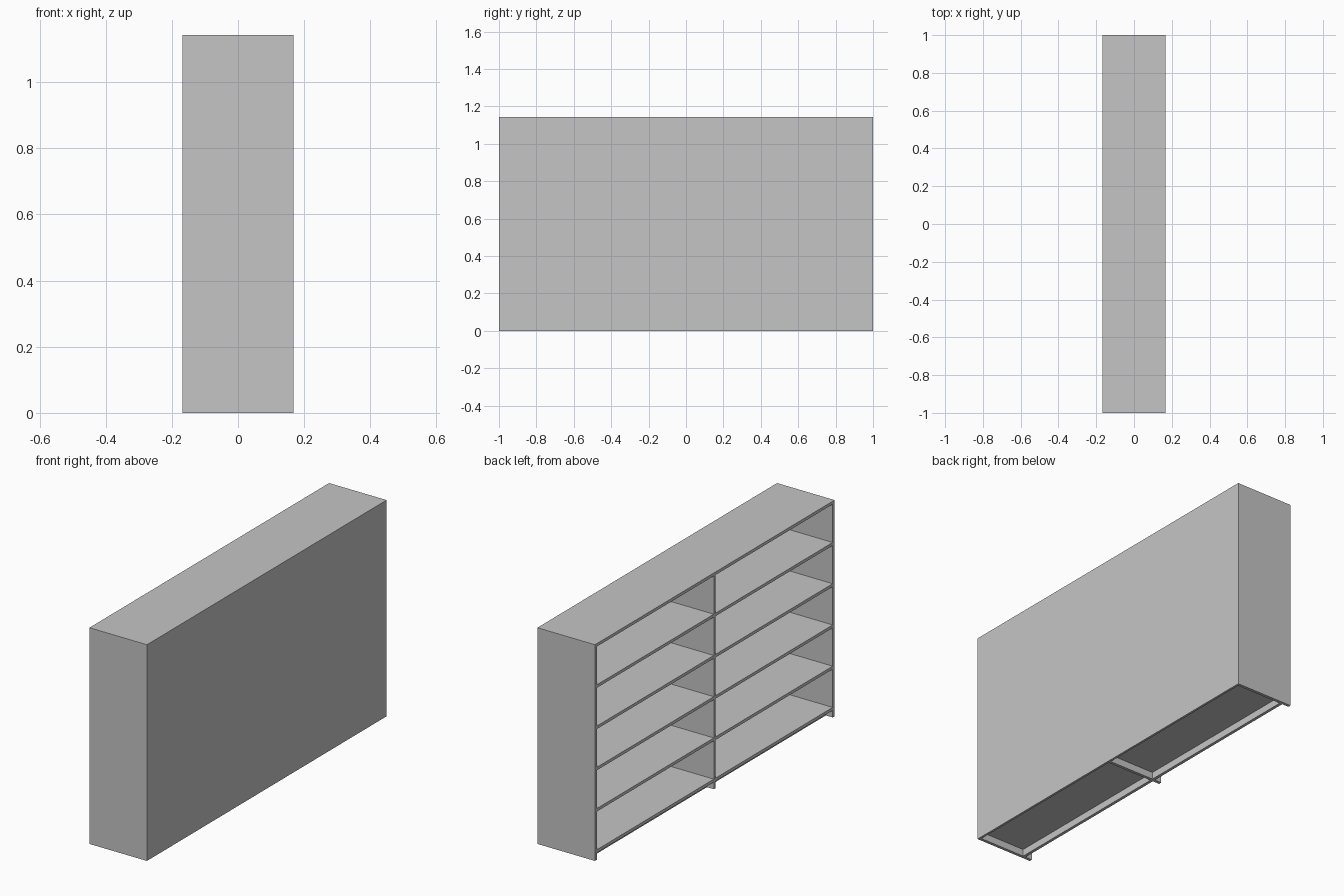
import bpy

# Remove the default cube only
default = bpy.data.objects.get("Cube")
if default:
    bpy.data.objects.remove(default, do_unlink=True)

# Single grey board material
GREY = (0.56, 0.56, 0.56, 1.0)
board_grey = bpy.data.materials.new("board_grey")
board_grey.use_nodes = True
board_grey.diffuse_color = GREY
shader = next(n for n in board_grey.node_tree.nodes if n.type == "BSDF_PRINCIPLED")
shader.inputs["Base Color"].default_value = GREY

# Overall sizes
X, Y, TOP = 0.168, 1.0, 1.142      # half depth, half width, height
T = 0.016                          # board thickness
BACK = 0.012                       # back panel thickness
BASE = 0.053                       # top of the lowest shelf
BAYS = 5                           # compartments per column


def board(name, low, high):
    """Box-shaped board between two opposite corners."""
    bpy.ops.mesh.primitive_cube_add(size=1)
    obj = bpy.context.object
    obj.name = obj.data.name = name
    for v in obj.data.vertices:
        v.co = [high[i] if v.co[i] > 0 else low[i] for i in range(3)]
    obj.data.materials.append(board_grey)
    return obj


# Outer case: closed back at +x, open face at -x
board("back_panel", (X - BACK, -Y, 0), (X, Y, TOP))
board("top_board", (-X, -Y, TOP - T), (X - BACK, Y, TOP))
inner = X - BACK
for name, y in (("left_side", Y - T), ("divider", -T / 2), ("right_side", -Y)):
    board(name, (-X, y, 0), (inner, y + T, TOP - T))

# Shelves and recessed kick boards in both columns
pitch = (TOP - BASE) / BAYS
for side, y0, y1 in (("right", -Y + T, -T / 2), ("left", T / 2, Y - T)):
    for i in range(BAYS):
        z = BASE + i * pitch
        board(f"{side}_shelf_{i + 1}", (-X, y0, z - T), (inner, y1, z))
    kick = -X + 0.04
    board(f"{side}_kick_board", (kick, y0, 0), (kick + T, y1, BASE - T))
